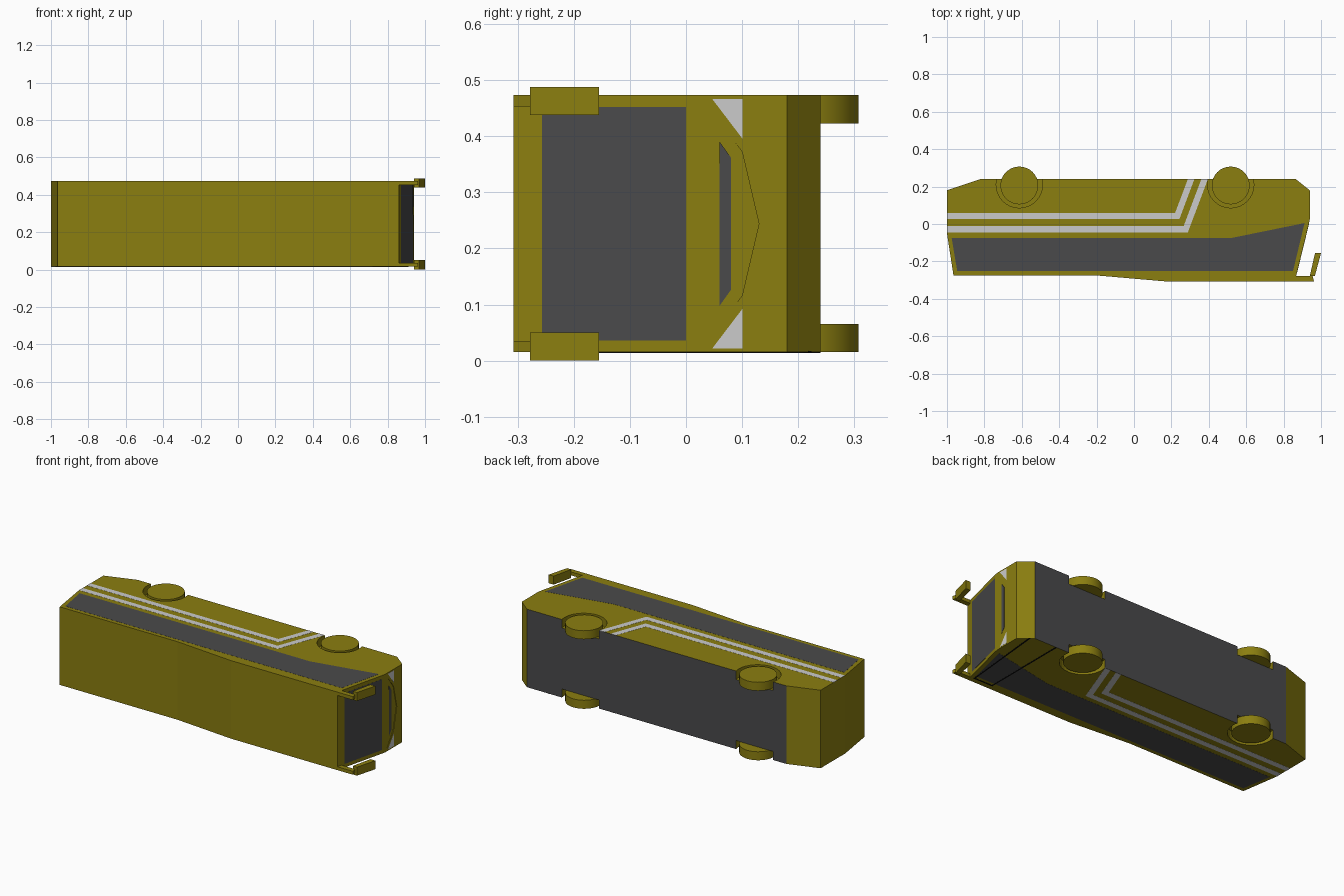
import bpy, bmesh
from mathutils import Vector

if "Cube" in bpy.data.objects:
    bpy.data.objects.remove(bpy.data.objects["Cube"])

C = 0.244      # mid-plane of the coach width (z)
H = 0.229      # half width of the body
EPS = 0.0006   # how far trim stands proud of the body


def material(name, rgb):
    m = bpy.data.materials.new(name)
    m.diffuse_color = (*rgb, 1)
    m.use_nodes = True
    m.node_tree.nodes["Principled BSDF"].inputs["Base Color"].default_value = m.diffuse_color
    return m


OLIVE = material("olive paint", (0.258, 0.209, 0.005))
DARK = material("dark glass", (0.068, 0.068, 0.07))
LIGHT = material("light trim", (0.74, 0.74, 0.74))
BLACK = material("black seal", (0.003, 0.003, 0.003))


def finish(bm, name, *mats):
    bmesh.ops.recalc_face_normals(bm, faces=bm.faces)
    mesh = bpy.data.meshes.new(name)
    bm.to_mesh(mesh)
    bm.free()
    ob = bpy.data.objects.new(name, mesh)
    bpy.context.collection.objects.link(ob)
    for m in mats:
        mesh.materials.append(m)
    return ob


def loft(lower, upper):
    """Closed prism between two matching outlines; returns verts and side faces."""
    bm = bmesh.new()
    a = [bm.verts.new(p) for p in lower]
    b = [bm.verts.new(p) for p in upper]
    bm.faces.new(a[::-1])
    bm.faces.new(b)
    n = len(a)
    sides = [bm.faces.new((a[i], a[(i + 1) % n], b[(i + 1) % n], b[i])) for i in range(n)]
    return bm, a, b, sides


def slab(name, outline, z0, z1, mat):
    bm = loft([(x, y, z0) for x, y in outline], [(x, y, z1) for x, y in outline])[0]
    return finish(bm, name, mat)


def side_panel(name, outline, mat, sides=(-1, 1), proud=EPS):
    for s in sides:
        label = name + ("_left" if s > 0 else "_right")
        slab(label, outline, C + s * (H - 0.002), C + s * (H + proud), mat)


def front_x(y):
    return 0.94 if y > 0.03 else 0.935 + y * 0.075 / 0.307


def front_panel(name, outline, mat, dx=EPS):
    """Outline in (y, offset from mid-plane), laid on the sloping front."""
    pts = [(front_x(y), y, C + z) for y, z in outline]
    bm = loft([Vector(p) - Vector((0.02, 0, 0)) for p in pts],
              [Vector(p) + Vector((dx, 0, 0)) for p in pts])[0]
    return finish(bm, name, mat)


def cylinder(name, x, y, z0, z1, r, mat):
    bm = bmesh.new()
    bmesh.ops.create_cone(bm, cap_ends=True, segments=32, radius1=r, radius2=r, depth=z1 - z0)
    bmesh.ops.translate(bm, verts=bm.verts, vec=(x, y, (z0 + z1) / 2))
    return finish(bm, name, mat)


# Body shell: side profile extruded across the width
profile = [(-1, 0.18), (-0.82, 0.24), (0.865, 0.24), (0.94, 0.18), (0.94, 0.025), (0.935, 0),
           (0.86, -0.307), (0.17, -0.307), (-0.2, -0.275), (-0.965, -0.275), (-1, -0.05)]
bm, lo, hi, sides = loft([(x, y, C - H) for x, y in profile], [(x, y, C + H) for x, y in profile])
sides[1].material_index = 1   # dark underside
# Nose: the hood is set slightly behind the bumper along a pointed line
bmesh.ops.delete(bm, geom=[sides[3], sides[4]], context='FACES')
point_line = ((0.1, 0.128), (0.13, 0), (0.1, -0.128))
nose = [bm.verts.new((0.94, y, C + z)) for y, z in point_line]
inset = [bm.verts.new((0.937, y, C + z)) for y, z in point_line]
bm.faces.new([lo[3], hi[3], hi[4], *nose, lo[4]])
bm.faces.new([lo[4], *inset[::-1], hi[4], hi[5], lo[5]])
bm.faces.new([hi[4], nose[0], inset[0]])
bm.faces.new([nose[0], nose[1], inset[1], inset[0]])
bm.faces.new([nose[1], nose[2], inset[2], inset[1]])
bm.faces.new([nose[2], lo[4], inset[2]])
body = finish(bm, "body", OLIVE, DARK)

# Wheels and wheel arches
cutters = []
for end, x in (("rear", -0.613), ("front", 0.517)):
    for side, s in (("right", -1), ("left", 1)):
        inner, outer = C + s * (H - 0.05), C + s * H
        wheel = cylinder(f"wheel_{end}_{side}", x, 0.206, min(inner, outer), max(inner, outer), 0.101, OLIVE)
        bpy.context.view_layer.objects.active = wheel
        wheel.select_set(True)
        bpy.ops.object.shade_smooth_by_angle()
        wheel.select_set(False)
        far = C + s * (H + 0.05)
        cutter = cylinder(f"arch_cutter_{end}_{side}", x, 0.21, min(inner, far), max(inner, far), 0.124, OLIVE)
        cutter.hide_render = True
        mod = body.modifiers.new("arch", 'BOOLEAN')
        mod.operation, mod.solver, mod.object = 'DIFFERENCE', 'EXACT', cutter
        cutters.append(cutter)
bpy.context.view_layer.objects.active = body
for mod in list(body.modifiers):
    bpy.ops.object.modifier_apply(modifier=mod.name)
for cutter in cutters:
    bpy.data.objects.remove(cutter)

# Side windows and stripes
side_panel("side_window", [(-0.975, -0.075), (0.52, -0.075), (0.912, 0.005), (0.85, -0.252), (-0.945, -0.252)], DARK)
side_panel("upper_stripe", [(-1, -0.012), (0.265, -0.012), (0.36, 0.24), (0.395, 0.24), (0.288, -0.045), (-1, -0.045)], LIGHT)
side_panel("lower_stripe", [(-1, 0.06), (0.22, 0.06), (0.288, 0.24), (0.323, 0.24), (0.243, 0.027), (-1, 0.027)], LIGHT)

# Door outline, on the right side only
for name, outline in (
        ("door_seam_rear", [(0.72, -0.27), (0.728, -0.27), (0.728, 0.24), (0.72, 0.24)]),
        ("door_seam_front", [(0.838, -0.27), (0.846, -0.27), (0.893, 0.218), (0.885, 0.224)]),
        ("door_seam_top", [(0.72, -0.278), (0.845, -0.278), (0.846, -0.27), (0.72, -0.27)])):
    side_panel(name, outline, BLACK, (-1,), EPS * 2)

# Windscreen, grille and headlights
front_panel("windscreen", [(-0.257, -0.208), (0, -0.208), (0, 0.208), (-0.257, 0.208)], DARK)
front_panel("grille", [(0.06, -0.146), (0.08, -0.118), (0.08, 0.118), (0.06, 0.146)], DARK, -0.0005)
for side, s in (("right", -1), ("left", 1)):
    front_panel(f"headlight_{side}", [(0.047, s * 0.222), (0.101, s * 0.222), (0.101, s * 0.151)], LIGHT)
    # Mirror arm reaching forward from the roof, with the hanging mirror
    slab(f"mirror_arm_{side}", [(0.85, -0.307), (0.962, -0.307), (0.955, -0.278), (0.85, -0.278)],
         C + s * 0.209, C + s * H, OLIVE)
    slab(f"mirror_{side}", [(0.94, -0.278), (0.967, -0.278), (1.0, -0.155), (0.968, -0.155)],
         C + s * 0.194, C + s * 0.244, OLIVE)
